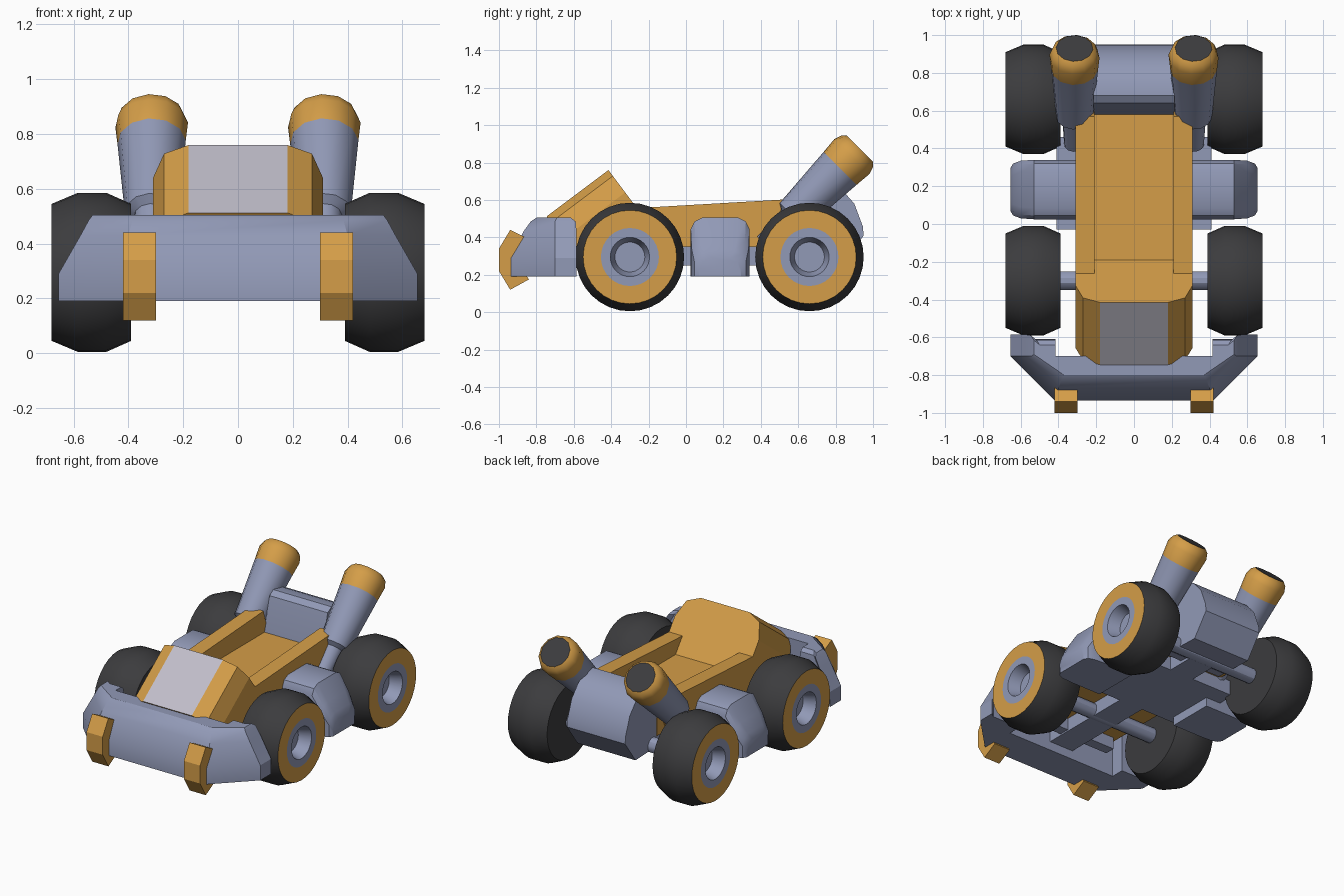
import bpy, bmesh, math
from mathutils import Vector

if "Cube" in bpy.data.objects:
    bpy.data.objects.remove(bpy.data.objects["Cube"])


def material(name, rgb):
    m = bpy.data.materials.new(name)
    m.diffuse_color = (*rgb, 1)
    m.use_nodes = True
    m.node_tree.nodes["Principled BSDF"].inputs["Base Color"].default_value = m.diffuse_color
    return m


ORANGE, BLUE, DARK, GLASS = range(4)
MATS = [material("orange paint", (0.66, 0.34, 0.065)),
        material("blue grey metal", (0.285, 0.32, 0.47)),
        material("dark rubber", (0.045, 0.045, 0.048)),
        material("pale windscreen", (0.53, 0.51, 0.59))]


def finish(name, bm, mat=None, smooth=None):
    """Turn a bmesh into an object; mat=None keeps per-face materials."""
    bmesh.ops.remove_doubles(bm, verts=bm.verts, dist=1e-5)
    bmesh.ops.recalc_face_normals(bm, faces=bm.faces)
    if mat is not None:
        for f in bm.faces:
            f.material_index = mat
    me = bpy.data.meshes.new(name)
    bm.to_mesh(me)
    bm.free()
    for m in MATS:
        me.materials.append(m)
    ob = bpy.data.objects.new(name, me)
    bpy.context.collection.objects.link(ob)
    if smooth:
        bpy.ops.object.select_all(action='DESELECT')
        ob.select_set(True)
        bpy.context.view_layer.objects.active = ob
        bpy.ops.object.shade_smooth_by_angle(angle=math.radians(smooth))
    return ob


def loft(bm, rings, mats=None):
    """Skin equal-length closed rings and cap both ends."""
    vs = [[bm.verts.new(p) for p in r] for r in rings]
    n = len(vs[0])
    for k, (a, b) in enumerate(zip(vs, vs[1:])):
        for i in range(n):
            f = bm.faces.new((a[i], a[(i + 1) % n], b[(i + 1) % n], b[i]))
            f.material_index = mats[k] if mats else 0
    bm.faces.new(vs[0])
    f = bm.faces.new(vs[-1])
    f.material_index = mats[-1] if mats else 0
    return bm


def extrude_x(name, prof, x0, x1, mat, smooth=None):
    """Extrude a (y, z) profile between two x positions."""
    bm = loft(bmesh.new(), [[(x, y, z) for y, z in prof] for x in (x0, x1)])
    return finish(name, bm, mat, smooth)


def box(name, x0, x1, y0, y1, z0, z1, mat):
    return extrude_x(name, [(y0, z0), (y1, z0), (y1, z1), (y0, z1)], x0, x1, mat)


def lathe(name, prof, mats, origin, axis, sides, smooth=30):
    """Rings of (distance along axis, radius) about an axis."""
    a = Vector(axis).normalized()
    u = a.orthogonal().normalized()
    v = a.cross(u)
    rings = [[Vector(origin) + a * d + r * (u * math.cos(t) + v * math.sin(t))
              for t in [2 * math.pi * i / sides for i in range(sides)]] for d, r in prof]
    return finish(name, loft(bmesh.new(), rings, mats), None, smooth)


# wheels with orange walls and recessed hubs, plus axles
WHEEL = [(0.39, 0.25), (0.48, 0.29), (0.585, 0.29), (0.68, 0.25),
         (0.68, 0.155), (0.68, 0.105), (0.60, 0.08)]
for label, y in (("front", -0.30), ("rear", 0.66)):
    for side, s in (("left", -1), ("right", 1)):
        lathe(f"{label}_{side}_wheel", WHEEL, [DARK, DARK, DARK, ORANGE, BLUE, BLUE],
              (0, y, 0.295), (s, 0, 0), 32, 35)
    lathe(f"{label}_axle", [(-0.4, 0.05), (0.4, 0.05)], [BLUE], (0, y, 0.295), (1, 0, 0), 12)
    bpy.context.object.data.polygons.foreach_set(
        "material_index", [BLUE] * len(bpy.context.object.data.polygons))

# hood: arch swept along the windscreen slope, trimmed flat underneath
ARCH = [(-0.31, 0.6), (-0.31, 0.15), (-0.27, 0.04), (-0.18, 0),
        (0.18, 0), (0.27, 0.04), (0.31, 0.15), (0.31, 0.6)]
bm = loft(bmesh.new(), [[(x, -0.415 - 0.8 * d + 0.6 * t, 0.76 - 0.6 * d - 0.8 * t)
                         for x, t in ARCH] for d in (0, 0.413)])
cut = bmesh.ops.bisect_plane(bm, geom=bm.verts[:] + bm.edges[:] + bm.faces[:],
                             plane_co=(0, 0, 0.34), plane_no=(0, 0, -1), clear_outer=True)
bmesh.ops.holes_fill(bm, edges=[e for e in bm.edges if e.is_boundary])
for f in bm.faces:
    c = f.calc_center_median()
    f.normal_update()
    flat_top = all(abs(v.co.x) < 0.19 for v in f.verts)
    f.material_index = GLASS if flat_top and c.z > 0.6 else ORANGE
finish("hood", bm)

# cockpit tub
box("cockpit_floor", -0.22, 0.22, -0.22, 0.62, 0.34, 0.46, ORANGE)
for side, s in (("left", -1), ("right", 1)):
    extrude_x(f"{side}_cockpit_wall",
              [(-0.3, 0.34), (0.52, 0.34), (0.60, 0.50), (0.57, 0.605), (-0.29, 0.555)],
              s * 0.21, s * 0.31, ORANGE)

# chassis underneath
box("chassis_plate", -0.41, 0.41, -0.03, 0.46, 0.25, 0.35, BLUE)
box("chassis_spine", -0.09, 0.09, -0.72, 0.65, 0.25, 0.35, BLUE)
box("front_crossbar", -0.28, 0.28, -0.60, -0.53, 0.26, 0.35, BLUE)

# rear engine
extrude_x("engine", [(0.56, 0.27), (0.58, 0.46), (0.64, 0.68), (0.68, 0.705), (0.75, 0.70),
                     (0.83, 0.66), (0.90, 0.58), (0.945, 0.46), (0.95, 0.41), (0.84, 0.26)],
          -0.215, 0.215, BLUE, 35)

# front bumper: U-shaped outline that shrinks with height
bm = bmesh.new()
rings = []
for z, xf, yf, xs, ys, yb in ((0.19, 0.42, -0.935, 0.655, -0.70, -0.61),
                              (0.29, 0.42, -0.935, 0.655, -0.70, -0.61),
                              (0.43, 0.40, -0.87, 0.575, -0.70, -0.61),
                              (0.485, 0.385, -0.83, 0.545, -0.70, -0.615),
                              (0.505, 0.37, -0.80, 0.53, -0.69, -0.64)):
    half = [(xf, yf), (xs, ys), (xs, yb + 0.025), (xs - 0.03, yb), (0.415, yb), (0.415, -0.70)]
    rings.append([(x, y, z) for x, y in half] + [(-x, y, z) for x, y in reversed(half)])
finish("front_bumper", loft(bm, rings), BLUE, 25)

HOOK = [(-0.94, 0.44), (-1.0, 0.34), (-1.0, 0.22), (-0.94, 0.12),
        (-0.84, 0.175), (-0.89, 0.25), (-0.89, 0.33), (-0.86, 0.40)]

for side, s in (("left", -1), ("right", 1)):
    # bumper guard
    extrude_x(f"{side}_bumper_guard", HOOK, s * 0.30, s * 0.42, ORANGE)

    # side pod with rounded shoulders
    rings = []
    for x, y0, y1, top in ((0.30, 0.025, 0.34, 0.505), (0.53, 0.025, 0.34, 0.505),
                           (0.60, 0.03, 0.335, 0.40), (0.64, 0.045, 0.32, 0.33),
                           (0.655, 0.07, 0.295, 0.29)):
        rings.append([(s * x, y, z) for y, z in (
            (y0, 0.19), (y1, 0.19), (y1, top - 0.06), (y1 - 0.02, top - 0.02),
            (y1 - 0.06, top), (y0 + 0.06, top), (y0 + 0.02, top - 0.02), (y0, top - 0.06))])
    finish(f"{side}_side_pod", loft(bmesh.new(), rings), BLUE, 30)

    # exhaust: neck, flared pipe, orange tip, dark mouth
    lathe(f"{side}_exhaust",
          [(-0.72, 0.055), (-0.53, 0.065), (-0.51, 0.098), (-0.15, 0.125),
           (-0.06, 0.133), (-0.02, 0.12), (0, 0.098)],
          [BLUE, BLUE, BLUE, ORANGE, ORANGE, ORANGE],
          (s * 0.315, 0.93, 0.875), (0, 1, 1), 12, 30)
    mesh = bpy.context.object.data
    for p in mesh.polygons:
        if len(p.vertices) > 4:
            p.material_index = DARK if p.center.z > 0.7 else BLUE

# wheel end caps: inner face dark, hub blue
for ob in bpy.data.objects:
    if ob.name.endswith("wheel"):
        for p in ob.data.polygons:
            if len(p.vertices) > 4:
                p.material_index = DARK if abs(p.center.x) < 0.5 else BLUE
